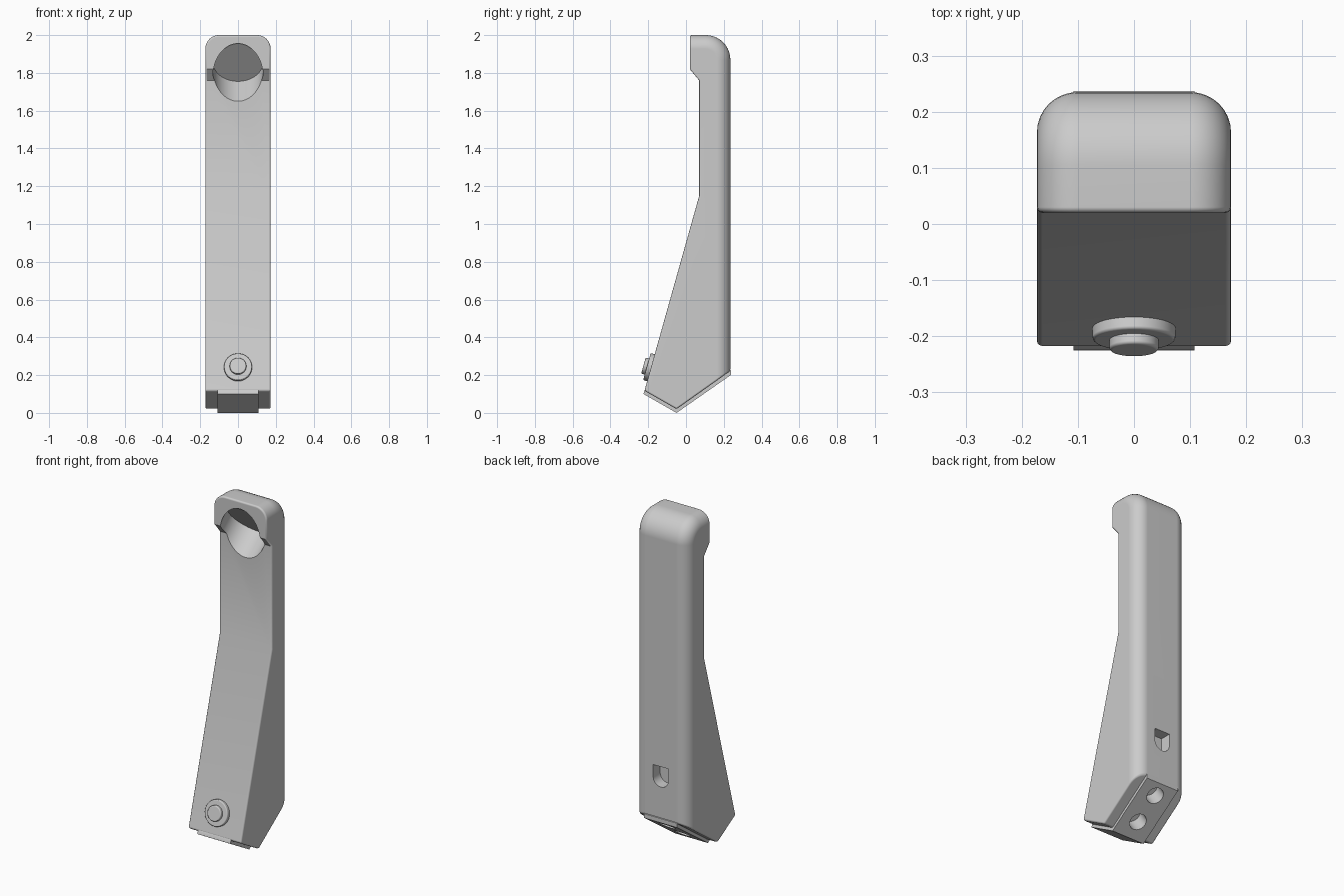
import bpy, bmesh
from math import cos, sin, pi, radians, atan2
from mathutils import Vector, Matrix

if "Cube" in bpy.data.objects:
    bpy.data.objects.remove(bpy.data.objects["Cube"])

grey = bpy.data.materials.new("light_grey")
grey.use_nodes = True
GREY = (0.6, 0.6, 0.6, 1)
grey.diffuse_color = GREY
grey.node_tree.nodes["Principled BSDF"].inputs["Base Color"].default_value = GREY


def make_object(name, bm):
    bmesh.ops.recalc_face_normals(bm, faces=bm.faces)
    mesh = bpy.data.meshes.new(name)
    bm.to_mesh(mesh)
    bm.free()
    mesh.materials.append(grey)
    obj = bpy.data.objects.new(name, mesh)
    bpy.context.collection.objects.link(obj)
    return obj


def prism(points, direction):
    """Extrude a closed outline along a direction."""
    bm = bmesh.new()
    face = bm.faces.new([bm.verts.new(p) for p in points])
    out = bmesh.ops.extrude_face_region(bm, geom=[face])
    moved = [g for g in out["geom"] if isinstance(g, bmesh.types.BMVert)]
    bmesh.ops.translate(bm, verts=moved, vec=direction)
    return bm


def side_prism(profile, half):
    return prism([(-half, y, z) for y, z in profile], (2 * half, 0, 0))


def rod(bm, start, axis, radius, length, segments=48):
    """Cylinder growing from start along axis."""
    axis = Vector(axis).normalized()
    turn = axis.to_track_quat('Z', 'Y').to_matrix().to_4x4()
    place = Matrix.Translation(Vector(start) + axis * length / 2) @ turn
    bmesh.ops.create_cone(bm, cap_ends=True, segments=segments, radius1=radius,
                          radius2=radius, depth=length, matrix=place)


def activate(obj):
    bpy.ops.object.select_all(action='DESELECT')
    obj.select_set(True)
    bpy.context.view_layer.objects.active = obj


def bevel(obj, width, angle):
    activate(obj)
    mod = obj.modifiers.new("soft_edges", 'BEVEL')
    mod.width, mod.segments = width, 3
    mod.limit_method, mod.angle_limit = 'ANGLE', radians(angle)
    bpy.ops.object.modifier_apply(modifier=mod.name)


def cut(obj, cutter):
    activate(obj)
    mod = obj.modifiers.new("cut", 'BOOLEAN')
    mod.operation, mod.solver, mod.object = 'DIFFERENCE', 'EXACT', cutter
    bpy.ops.object.modifier_apply(modifier=mod.name)


def finish(obj):
    activate(obj)
    bpy.ops.object.shade_smooth_by_angle(angle=radians(35))
    mod = obj.modifiers.new("weighted_normals", 'WEIGHTED_NORMAL')
    mod.keep_sharp = True


# Body: side profile with a rounded top back corner
HALF, BACK = 0.173, 0.235
arc = [(BACK - 0.13 + 0.13 * cos(a), 1.87 + 0.13 * sin(a))
       for a in (pi / 2 * (1 - i / 10) for i in range(11))]
profile = [(0.02, 2.0)] + arc + [(BACK, 0.222), (-0.05, 0.02), (-0.22, 0.117),
                                 (0.07, 1.15), (0.07, 1.76), (0.02, 1.82)]
bm = side_prism(profile, HALF)


def on_round_rim(v):
    return v.co.z > 1.999 or v.co.y > BACK - 0.001 or (v.co.z > 1.86 and v.co.y > 0.1)


# Large rounding along the top and back side edges
rim = [e for e in bm.edges
       if abs(e.verts[0].co.x - e.verts[1].co.x) < 0.001
       and all(on_round_rim(v) for v in e.verts)]
bmesh.ops.bevel(bm, geom=rim, offset=0.072, segments=8, profile=0.5,
                affect='EDGES', clamp_overlap=False)
body = make_object("body", bm)
bevel(body, 0.01, 45)

# Bottom plate: a raised strip following the two lower slopes
plate = make_object("bottom_plate", side_prism(
    [(-0.225, 0.1), (-0.05, 0.0), (BACK + 0.002, 0.2), (BACK + 0.002, 0.225),
     (0.2, 0.25), (-0.05, 0.09), (-0.2, 0.15), (-0.22, 0.118)], 0.108))

# Tilted round socket in the upper front
bm = bmesh.new()
rod(bm, (0, 0.11, 1.857), (0, -cos(radians(40)), -sin(radians(40))), 0.133, 0.5, 64)
socket_cutter = make_object("socket_cutter", bm)

# Pair of round holes in the rear lower slope
slope = Vector((0, 0.285, 0.2)).normalized()
inward = Vector((0, -slope.z, slope.y))
bm = bmesh.new()
for along in (0.102, 0.275):
    rod(bm, Vector((0, -0.05, 0)) + slope * along - inward * 0.05, inward, 0.048, 0.14)
pin_cutter = make_object("pin_hole_cutter", bm)

# Back slot with a flat top and round bottom
slot = [(0.05, 0.22 - 0.05, 0.53), (-0.05, 0.22 - 0.05, 0.53)]
slot += [(-0.05 * cos(pi * i / 16), 0.17, 0.46 - 0.05 * sin(pi * i / 16)) for i in range(17)]
slot_cutter = make_object("slot_cutter", prism(slot, (0, 0.2, 0)))

for cutter in (socket_cutter, pin_cutter, slot_cutter):
    cut(body, cutter)
cut(plate, pin_cutter)
for cutter in (socket_cutter, pin_cutter, slot_cutter):
    bpy.data.objects.remove(cutter)

# Stepped round button, square to the front slope
outward = Vector((0, -0.963, 0.27))
seat = Vector((0, -0.181, 0.238))
for name, radius, height in (("button_base", 0.074, 0.027), ("button_cap", 0.044, 0.046)):
    bm = bmesh.new()
    rod(bm, seat - outward * 0.02, outward, radius, height + 0.02)
    button = make_object(name, bm)
    bevel(button, 0.006, 45)
    finish(button)

finish(body)
finish(plate)
